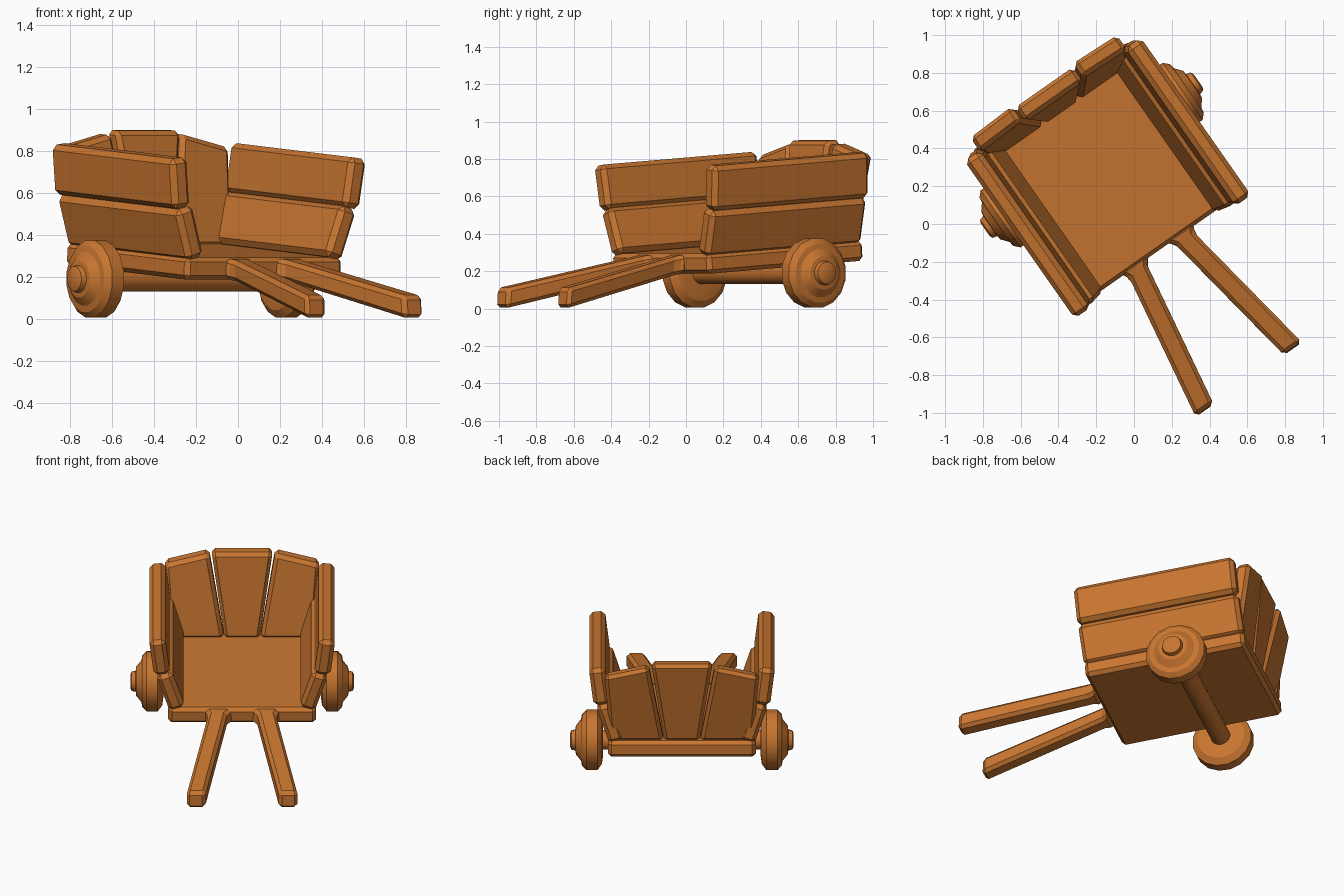
import bpy, bmesh, math
from mathutils import Matrix, Vector

if "Cube" in bpy.data.objects:
    bpy.data.objects.remove(bpy.data.objects["Cube"])

# One wood colour
wood = bpy.data.materials.new("warm wood")
wood.diffuse_color = (0.58, 0.18, 0.03, 1)
wood.use_nodes = True
wood.node_tree.nodes["Principled BSDF"].inputs["Base Color"].default_value = wood.diffuse_color

# Cart frame: turned 35 degrees about z; the body also pitches 4 degrees forward
TURN = Matrix.Rotation(math.radians(35), 4, 'Z')
BASE = Matrix.Translation((-0.160, 0.273, 0)) @ TURN
BODY = BASE @ Matrix.Translation((0, 0, 0.327)) @ Matrix.Rotation(math.radians(4), 4, 'X')


def loft(name, rings, matrix, bevel=0.0, smooth=False):
    """Skin a list of equal-length rings, cap both ends, chamfer the edges."""
    bm = bmesh.new()
    rows = [[bm.verts.new(p) for p in r] for r in rings]
    n = len(rows[0])
    for a, b in zip(rows, rows[1:]):
        for i in range(n):
            j = (i + 1) % n
            bm.faces.new((a[i], a[j], b[j], b[i]))
    bm.faces.new(rows[0][::-1])
    bm.faces.new(rows[-1])
    bmesh.ops.recalc_face_normals(bm, faces=bm.faces)
    if bevel:
        edges = [e for e in bm.edges if e.calc_face_angle(0) > 0.6]
        bmesh.ops.bevel(bm, geom=edges, offset=bevel, segments=1, affect='EDGES')
    bm.transform(matrix)
    bmesh.ops.recalc_face_normals(bm, faces=bm.faces)
    me = bpy.data.meshes.new(name)
    bm.to_mesh(me)
    bm.free()
    me.materials.append(wood)
    ob = bpy.data.objects.new(name, me)
    bpy.context.collection.objects.link(ob)
    if smooth:
        bpy.ops.object.select_all(action='DESELECT')
        ob.select_set(True)
        bpy.context.view_layer.objects.active = ob
        bpy.ops.object.shade_smooth_by_angle(angle=math.radians(25))
    return ob


def side_plank(name, bottom, top, s):
    """Long plank along y with a leaning cross-section from bottom to top (x, z)."""
    b, t = Vector(bottom), Vector(top)
    d = (t - b).normalized()
    o = Vector((d.y, -d.x)) * 0.05
    quad = [b + o, t + o, t - o, b - o]
    loft(name, [[(s * p.x, y, p.y) for p in quad] for y in (-0.515, 0.505)], BODY, 0.025)


def back_plank(name, quad, s, lean):
    """Fan-shaped plank given as (x, height), leaning back."""
    rings = [[(s * x, y + z * lean, z) for x, z in quad] for y in (0.39, 0.485)]
    loft(name, rings, BODY, 0.022)


def turned(name, profile, sides, s):
    """Turned part around the x axis from (x, radius) pairs."""
    rings = []
    for x, r in profile:
        rings.append([(s * x, r * math.cos(2 * math.pi * (i + 0.5) / sides),
                       r * math.sin(2 * math.pi * (i + 0.5) / sides)) for i in range(sides)])
    loft(name, rings, BASE @ Matrix.Translation((0, 0.112, 0.19)), smooth=True)


# Floor board
square = [(-0.455, -0.508), (0.455, -0.508), (0.455, 0.51), (-0.455, 0.51)]
loft("floor", [[(x, y, z) for x, y in square] for z in (-0.107, 0)], BODY, 0.022)

# Middle back plank
back_plank("back_plank_middle", [(-0.109, -0.01), (0.109, -0.01), (0.188, 0.535), (-0.188, 0.535)], 1, 0.2)

for side, s in (("left", -1), ("right", 1)):
    # Side planks
    side_plank("lower_side_plank_" + side, (0.400, -0.005), (0.480, 0.238), s)
    side_plank("upper_side_plank_" + side, (0.493, 0.235), (0.523, 0.475), s)

    # Outer back plank
    back_plank("back_plank_" + side, [(0.112, -0.01), (0.44, -0.01), (0.475, 0.455), (0.203, 0.52)], s, 0.235)

    # Handle, flared where it meets the floor
    rings = []
    for x, y, z, w, h in ((0.145, -0.49, -0.054, 0.09, 0.05),
                          (0.152, -0.545, -0.060, 0.058, 0.05),
                          (0.285, -1.353, -0.178, 0.058, 0.054)):
        rings.append([(s * (x + a * w), y + b * 0.007, z + b * h)
                      for a, b in ((-1, -1), (1, -1), (1, 1), (-1, 1))])
    loft("handle_" + side, rings, BODY, 0.02)

    # Wheel with stepped hub
    turned("wheel_" + side, [(0.485, 0.10), (0.492, 0.15), (0.52, 0.188), (0.588, 0.188), (0.615, 0.16),
                             (0.62, 0.13), (0.652, 0.09), (0.655, 0.066), (0.68, 0.06),
                             (0.688, 0.042)], 16, s)

# Axle
turned("axle", [(-0.5, 0.061), (0.5, 0.061)], 16, 1)
